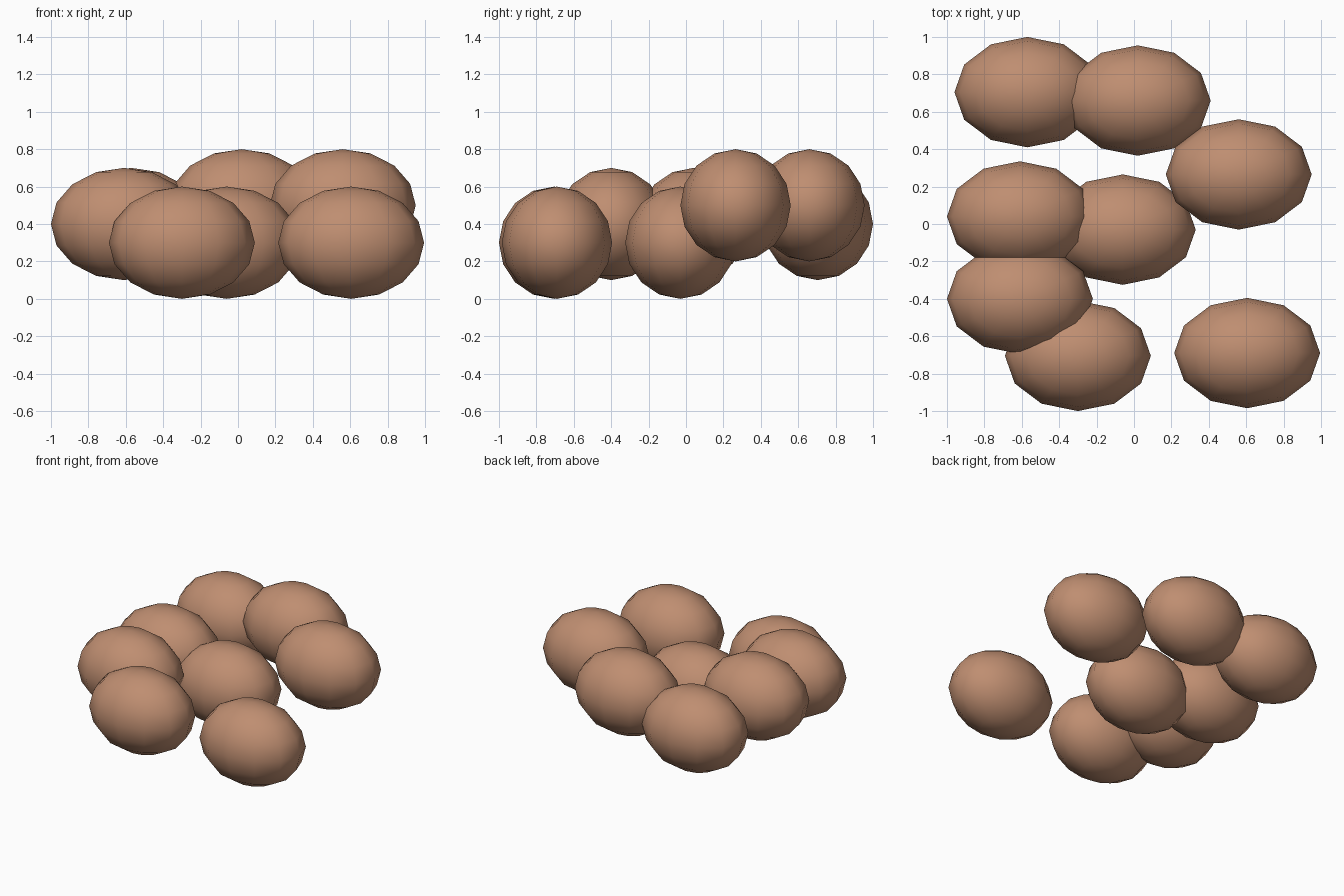
import bpy

if "Cube" in bpy.data.objects:
    bpy.data.objects.remove(bpy.data.objects["Cube"])

# One clay brown colour for every stone
brown = bpy.data.materials.new("clay_brown")
brown.diffuse_color = (0.52, 0.27, 0.165, 1.0)
brown.use_nodes = True
brown.node_tree.nodes["Principled BSDF"].inputs["Base Color"].default_value = brown.diffuse_color

# Half sizes shared by all the stones
HALF = (0.39, 0.295, 0.30)

# Stone centres, in three layers of height
CENTRES = [
    (-0.57, 0.705, 0.4), (0.02, 0.66, 0.5), (0.56, 0.265, 0.5),
    (-0.61, 0.04, 0.4), (-0.06, -0.03, 0.3), (-0.61, -0.40, 0.4),
    (-0.30, -0.705, 0.3), (0.605, -0.69, 0.3),
]


def add_stone(index, centre):
    bpy.ops.mesh.primitive_uv_sphere_add(segments=12, ring_count=8, radius=1, location=centre)
    stone = bpy.context.object
    stone.name = f"stone_{index}"
    stone.scale = HALF
    bpy.ops.object.transform_apply(location=False, rotation=False, scale=True)
    stone.data.materials.append(brown)
    bpy.ops.object.shade_smooth()


for i, c in enumerate(CENTRES, 1):
    add_stone(i, c)
